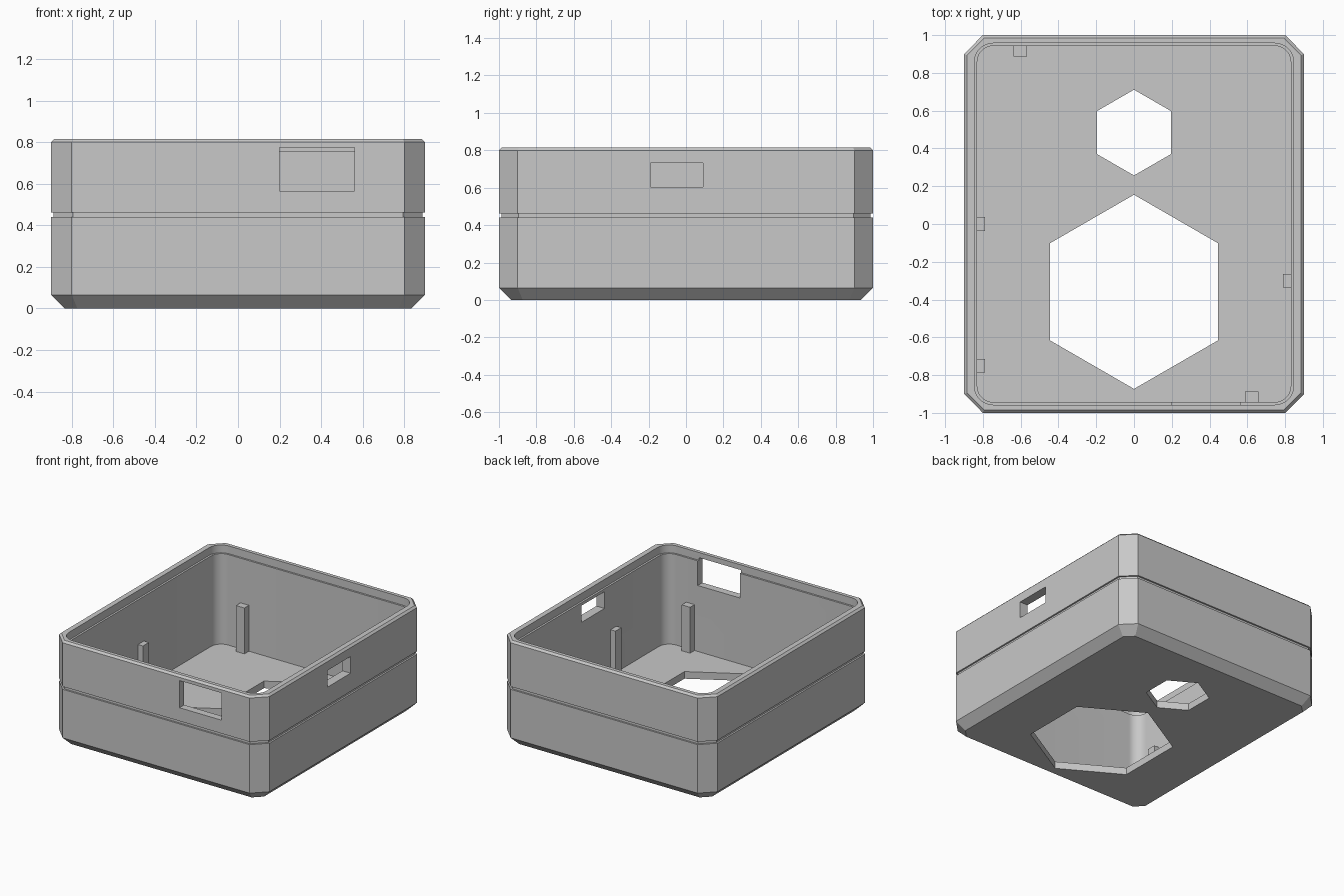
import bpy, bmesh, math
from mathutils import Vector

cube = bpy.data.objects.get("Cube")
if cube:
    bpy.data.objects.remove(cube, do_unlink=True)

grey = bpy.data.materials.new("matte grey plastic")
grey.use_nodes = True
colour = (0.58, 0.58, 0.58, 1)
grey.diffuse_color = colour
grey.node_tree.nodes["Principled BSDF"].inputs["Base Color"].default_value = colour


def corner_ring(hx, hy, z, r, steps):
    """Rectangle with corners cut (steps=1) or rounded (more steps)."""
    pts = []
    for q, (sx, sy) in enumerate([(1, 1), (-1, 1), (-1, -1), (1, -1)]):
        for i in range(steps + 1):
            a = math.pi / 2 * (q + i / steps)
            pts.append(Vector((sx * (hx - r) + r * math.cos(a),
                               sy * (hy - r) + r * math.sin(a), z)))
    return pts


def hex_ring(cy, radius, z):
    return [Vector((radius * math.sin(k * math.pi / 3),
                    cy + radius * math.cos(k * math.pi / 3), z)) for k in range(6)]


def loft(name, rings):
    """Closed solid through a stack of rings with equal point counts."""
    bm = bmesh.new()
    vs = [[bm.verts.new(p) for p in ring] for ring in rings]
    n = len(vs[0])
    for lo, hi in zip(vs, vs[1:]):
        for i in range(n):
            j = (i + 1) % n
            bm.faces.new((lo[i], lo[j], hi[j], hi[i]))
    bm.faces.new(vs[0][::-1])
    bm.faces.new(vs[-1])
    bmesh.ops.recalc_face_normals(bm, faces=bm.faces)
    me = bpy.data.meshes.new(name)
    bm.to_mesh(me)
    bm.free()
    me.materials.append(grey)
    ob = bpy.data.objects.new(name, me)
    bpy.context.scene.collection.objects.link(ob)
    return ob


def box(name, x0, x1, y0, y1, z0, z1):
    return loft(name, [[Vector(p + (z,)) for p in
                        ((x0, y0), (x1, y0), (x1, y1), (x0, y1))] for z in (z0, z1)])


# Outer shell: chamfered base, seam groove, chamfered rim
HX, HY, CUT = 0.9, 1.0, 0.1
groove = 0.013
levels = [(0.065, 0), (0, 0.065), (groove, 0.0)]
profile = [(0, 0.065), (0.065, 0), (0.44, 0), (0.44, groove),
           (0.462, groove), (0.462, 0), (0.8, 0), (0.815, 0.015)]
shell = loft("case_shell", [
    corner_ring(HX - d, HY - d, z, CUT - d * (2 - math.sqrt(2)), 1)
    for z, d in profile])

# Cavity with a stepped lip, floor holes and wall openings
FLOOR, LEDGE = 0.055, 0.755
cutters = [
    loft("cavity_cutter", [corner_ring(x, y, z, r, 12) for x, y, z, r in (
        (0.83, 0.943, FLOOR, 0.085), (0.83, 0.943, LEDGE, 0.085),
        (0.845, 0.957, LEDGE, 0.1), (0.845, 0.957, 0.9, 0.1))]),
    loft("small_hex_cutter", [hex_ring(0.484, 0.227, z) for z in (-0.1, 0.2)]),
    loft("large_hex_cutter", [hex_ring(-0.359, 0.514, z) for z in (-0.1, 0.2)]),
    box("front_window_cutter", 0.2, 0.56, -1.1, -0.8, 0.565, 0.775),
    box("side_window_cutter", 0.7, 1.0, -0.19, 0.09, 0.603, 0.732),
]
bpy.context.view_layer.objects.active = shell
for c in cutters:
    c.hide_render = True
    mod = shell.modifiers.new(c.name, 'BOOLEAN')
    mod.operation = 'DIFFERENCE'
    mod.solver = 'EXACT'
    mod.object = c
    bpy.ops.object.modifier_apply(modifier=mod.name)
    bpy.data.objects.remove(c, do_unlink=True)

# Smooth the rounded inner corners, keep real edges sharp
bpy.ops.object.select_all(action='DESELECT')
shell.select_set(True)
bpy.ops.object.shade_smooth_by_angle(angle=math.radians(25))

# Support posts standing against the walls
HALF, TOP = 0.036, 0.41
for name, side, y in (("left_post", 1, -0.3), ("right_post_middle", -1, 0.0),
                      ("right_post_front", -1, -0.75)):
    x0, x1 = sorted((side * 0.788, side * 0.835))
    box(name, x0, x1, y - HALF, y + HALF, FLOOR - 0.01, TOP)
for name, side, x in (("back_post", 1, -0.603), ("front_post", -1, 0.623)):
    y0, y1 = sorted((side * 0.888, side * 0.948))
    box(name, x - HALF, x + HALF, y0, y1, FLOOR - 0.01, TOP)
